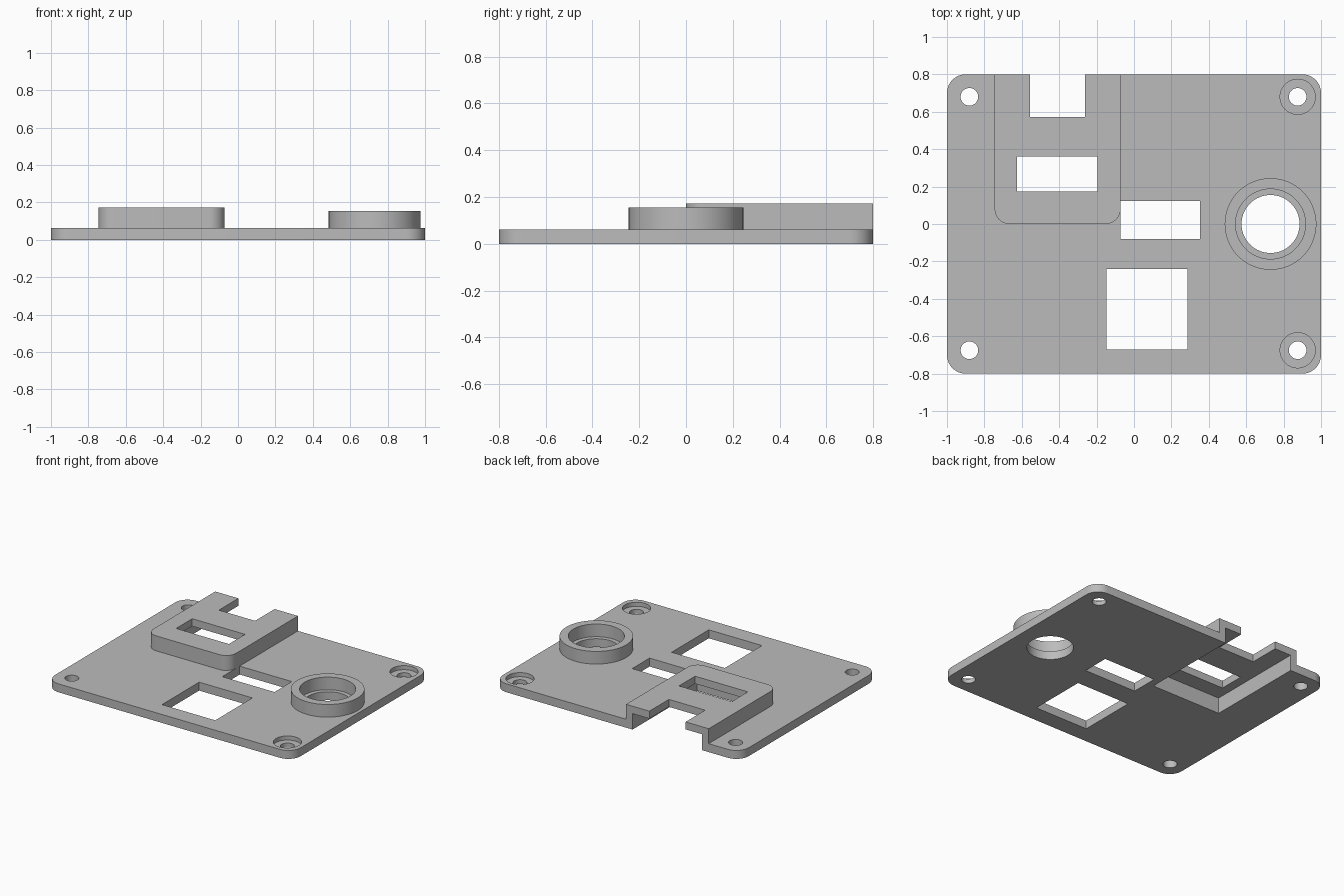
import bpy
import bmesh
from math import cos, sin, pi, radians

cube = bpy.data.objects.get("Cube")
if cube:
    bpy.data.objects.remove(cube, do_unlink=True)

grey = bpy.data.materials.new("plain_grey")
grey.use_nodes = True
grey.diffuse_color = (0.5, 0.5, 0.5, 1)
grey.node_tree.nodes["Principled BSDF"].inputs["Base Color"].default_value = (0.5, 0.5, 0.5, 1)


def arc(cx, cy, r, start, end, steps):
    return [(cx + r * cos(start + (end - start) * i / steps),
             cy + r * sin(start + (end - start) * i / steps)) for i in range(steps + 1)]


def circle(cx, cy, r, steps=64):
    return arc(cx, cy, r, 0, 2 * pi, steps)[:-1]


def rect(x0, x1, y0, y1, front_r=0, back_r=0):
    """Rectangle outline with optional rounding of its front and back corners."""
    corners = [(x0, y0, 1, 1, front_r), (x1, y0, -1, 1, front_r),
               (x1, y1, -1, -1, back_r), (x0, y1, 1, -1, back_r)]
    points = []
    for i, (x, y, sx, sy, r) in enumerate(corners):
        if r:
            start = pi + i * pi / 2
            points += arc(x + sx * r, y + sy * r, r, start, start + pi / 2, 12)
        else:
            points.append((x, y))
    return points


def prism(name, outline, z0, z1):
    """Extrude an outline straight up into a solid."""
    bm = bmesh.new()
    base = bm.faces.new([bm.verts.new((x, y, z0)) for x, y in outline])
    top = bmesh.ops.extrude_face_region(bm, geom=[base])["geom"]
    bmesh.ops.translate(bm, vec=(0, 0, z1 - z0),
                        verts=[v for v in top if isinstance(v, bmesh.types.BMVert)])
    bmesh.ops.recalc_face_normals(bm, faces=bm.faces)
    mesh = bpy.data.meshes.new(name)
    bm.to_mesh(mesh)
    bm.free()
    mesh.materials.append(grey)
    obj = bpy.data.objects.new(name, mesh)
    bpy.context.collection.objects.link(obj)
    return obj


def combine(target, other, operation):
    mod = target.modifiers.new(operation.lower(), 'BOOLEAN')
    mod.operation, mod.solver, mod.object = operation, 'EXACT', other
    bpy.context.view_layer.objects.active = target
    bpy.ops.object.modifier_apply(modifier=mod.name)
    bpy.data.objects.remove(other, do_unlink=True)


def cut(outline, z0=-0.1, z1=0.3):
    combine(plate, prism("cutter", outline, z0, z1), 'DIFFERENCE')


THICK = 0.062

# Base plate with the raised housing and the round collar
plate = prism("cover_plate", rect(-1, 1, -0.8, 0.8, 0.1, 0.1), 0, THICK)
combine(plate, prism("housing", rect(-0.745, -0.072, 0, 0.8, 0.08), 0.03, 0.172), 'UNION')
combine(plate, prism("collar", circle(0.73, 0, 0.245, 96), 0.03, 0.155), 'UNION')

# Hollow under the housing, open at the back
cut(rect(-0.692, -0.125, 0.053, 0.9), z1=0.117)

# Housing slot and rear notch, then the plate windows
cut(rect(-0.625, -0.195, 0.173, 0.36))
cut(rect(-0.557, -0.262, 0.573, 0.9))
cut(rect(-0.072, 0.353, -0.08, 0.122))
cut(rect(-0.148, 0.285, -0.672, -0.24))

# Stepped bore of the collar
cut(circle(0.73, 0, 0.155, 96))
cut(circle(0.73, 0, 0.187, 96), z0=THICK)

# Screw holes, counterbored along one side
for y in (-0.675, 0.68):
    for x in (-0.88, 0.875):
        cut(circle(x, y, 0.047, 48))
    cut(circle(0.875, y, 0.094), z0=0.032)

bpy.ops.object.select_all(action='DESELECT')
plate.select_set(True)
bpy.context.view_layer.objects.active = plate
bpy.ops.object.shade_smooth_by_angle(angle=radians(30))
